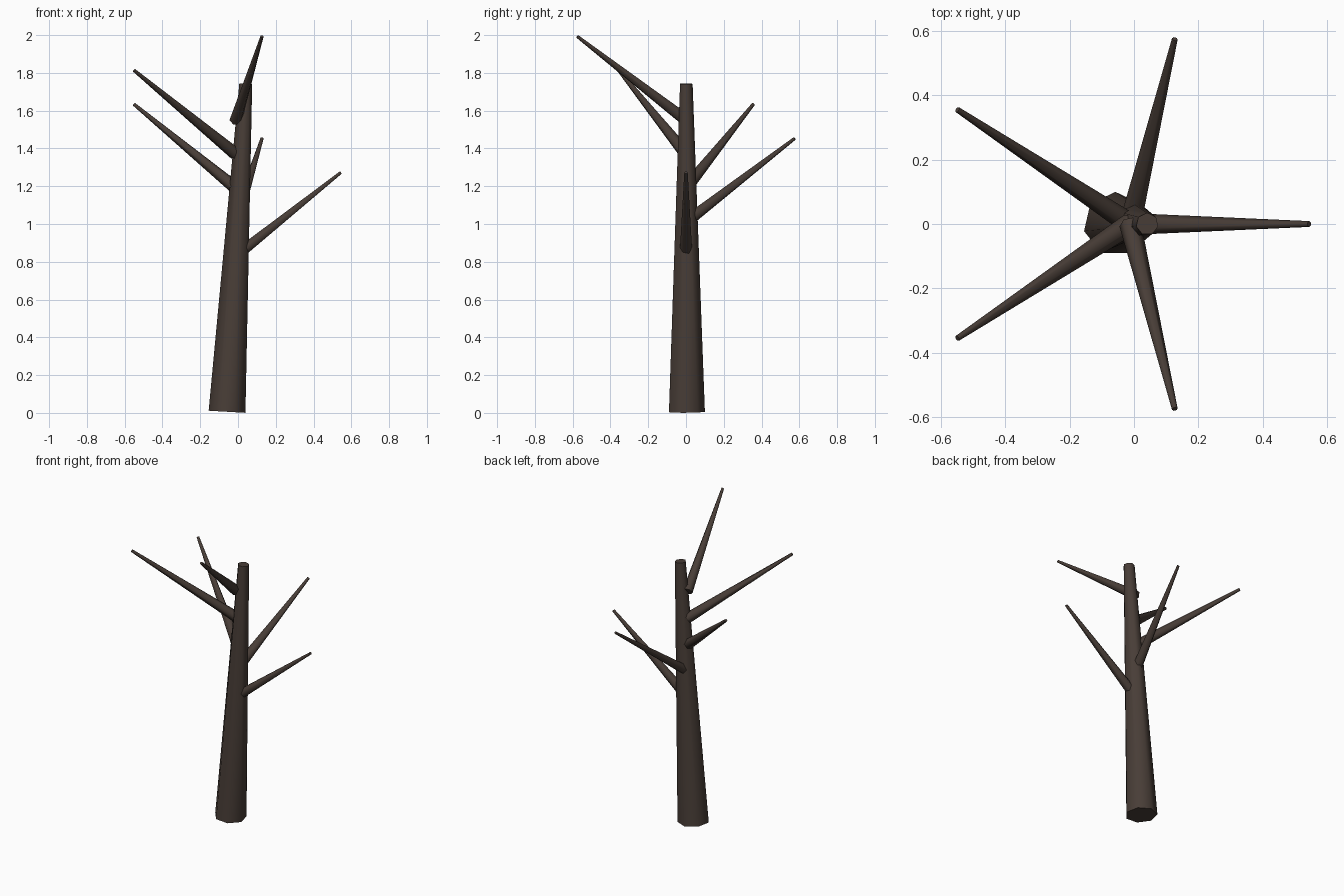
import bpy, math
from mathutils import Vector

if "Cube" in bpy.data.objects:
    bpy.data.objects.remove(bpy.data.objects["Cube"])

bark = bpy.data.materials.new("dark_bark")
bark.diffuse_color = (0.065, 0.047, 0.038, 1)
bark.use_nodes = True
bark.node_tree.nodes["Principled BSDF"].inputs["Base Color"].default_value = bark.diffuse_color


def tapered_limb(name, start, end, r_start, r_end, sides, rotation):
    """Tapered cylinder between two points."""
    start, end = Vector(start), Vector(end)
    axis = end - start
    bpy.ops.mesh.primitive_cone_add(vertices=sides, radius1=r_start, radius2=r_end,
                                    depth=axis.length, location=(start + end) / 2,
                                    rotation=rotation)
    limb = bpy.context.object
    limb.name = name
    limb.data.materials.append(bark)
    bpy.ops.object.shade_smooth_by_angle(angle=math.radians(65))
    return limb


# Leaning seven-sided trunk
base, top = Vector((-0.058, 0, 0.006)), Vector((0.041, 0, 1.742))
lean = math.atan2(top.x - base.x, top.z - base.z)
tapered_limb("trunk", base, top, 0.1, 0.035, 7, (0, lean, 0))

# Five branches spiralling up the trunk
for i in range(5):
    turn = math.radians(72 * i)
    start = Vector((-0.012, 0, 0.83 + 0.18 * i))
    end = Vector((-0.06 + 0.605 * math.cos(turn), 0.605 * math.sin(turn), 1.273 + 0.18 * i))
    d = end - start
    tilt = math.atan2(math.hypot(d.x, d.y), d.z)
    tapered_limb(f"branch_{i + 1}", start, end, 0.034, 0.009, 6,
                 (0, tilt, math.atan2(d.y, d.x)))
